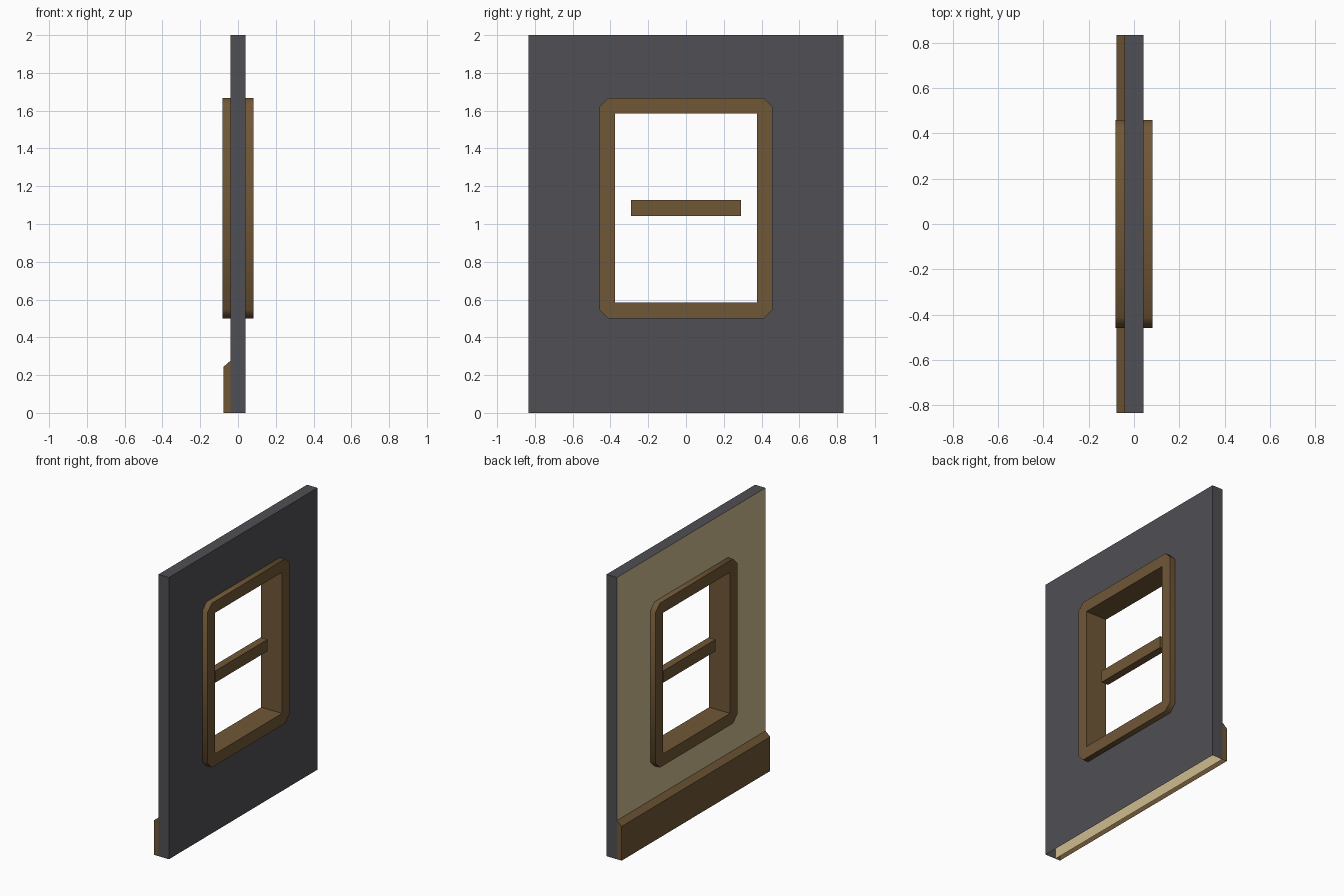
import bpy, bmesh, math

cube = bpy.data.objects.get("Cube")
if cube:
    bpy.data.objects.remove(cube, do_unlink=True)


def material(name, rgb):
    m = bpy.data.materials.new(name)
    m.use_nodes = True
    m.diffuse_color = (*rgb, 1)
    m.node_tree.nodes["Principled BSDF"].inputs["Base Color"].default_value = (*rgb, 1)
    return m


GREY = material("dark_grey", (0.08, 0.08, 0.089))
WOOD = material("brown_wood", (0.162, 0.095, 0.037))
BEIGE = material("beige_plaster", (0.61, 0.51, 0.275))


def finish(bm, name, mats):
    mesh = bpy.data.meshes.new(name)
    bm.to_mesh(mesh)
    bm.free()
    for m in mats:
        mesh.materials.append(m)
    obj = bpy.data.objects.new(name, mesh)
    bpy.context.collection.objects.link(obj)
    return obj


def rect(half, z0, z1):
    """Corners in (y, z), counter-clockwise as seen from +x."""
    return [(-half, z0), (half, z0), (half, z1), (-half, z1)]


def ring(outer, inner, depth):
    """Slab across x from -depth to depth with a hole through it."""
    bm = bmesh.new()
    n = len(outer)
    of, ob, nf, nb = [[bm.verts.new((x, y, z)) for y, z in loop]
                      for loop in (outer, inner) for x in (depth, -depth)]
    for i in range(n):
        j = (i + 1) % n
        bm.faces.new((of[i], of[j], nf[j], nf[i]))
        bm.faces.new((nb[i], nb[j], ob[j], ob[i]))
        bm.faces.new((of[i], ob[i], ob[j], of[j]))
        bm.faces.new((nf[j], nb[j], nb[i], nf[i]))
    bmesh.ops.remove_doubles(bm, verts=bm.verts, dist=1e-4)
    bm.normal_update()
    return bm


def delete_bottom(bm):
    low = [f for f in bm.faces if all(v.co.z < 0.001 for v in f.verts)]
    bmesh.ops.delete(bm, geom=low, context='FACES')


# Wall panel: open underneath, plastered on the -x side
HALF = 0.833
bm = ring(rect(HALF, 0, 2), rect(0.415, 0.54, 1.625), 0.041)
delete_bottom(bm)
for f in bm.faces:
    f.material_index = int(f.normal.x < -0.5)
finish(bm, "wall_panel", [GREY, BEIGE])

# Window frame: outer corners chamfered, mitred to a square opening
c = 0.047
outer, inner = [], []
for (y, z), (iy, iz), first_along_z in zip(rect(0.458, 0.5, 1.667),
                                           rect(0.377, 0.584, 1.585),
                                           (True, False, True, False)):
    sy = -c if y > 0 else c
    sz = -c if z > 1 else c
    cut = [(y, z + sz), (y + sy, z)]
    outer += cut if first_along_z else cut[::-1]
    inner += [(iy, iz)] * 2
frame = finish(ring(outer, inner, 0.082), "window_frame", [WOOD])
bpy.ops.object.select_all(action='DESELECT')
frame.select_set(True)
bpy.context.view_layer.objects.active = frame
bpy.ops.object.shade_smooth_by_angle(angle=math.radians(50))

# Crossbar in the middle of the opening
bm = bmesh.new()
bmesh.ops.create_cube(bm, size=1)
bmesh.ops.scale(bm, vec=(0.054, 0.584, 0.083), verts=bm.verts)
bmesh.ops.translate(bm, vec=(0, 0, 1.085), verts=bm.verts)
finish(bm, "window_crossbar", [WOOD])

# Skirting board: bevelled profile run along the wall, open underneath
bm = bmesh.new()
profile = [(-0.041, 0), (-0.078, 0), (-0.078, 0.243), (-0.041, 0.275)]
face = bm.faces.new([bm.verts.new((x, -HALF, z)) for x, z in profile])
ext = bmesh.ops.extrude_face_region(bm, geom=[face], use_keep_orig=True)
bmesh.ops.translate(bm, vec=(0, 2 * HALF, 0),
                    verts=[g for g in ext["geom"] if isinstance(g, bmesh.types.BMVert)])
bmesh.ops.recalc_face_normals(bm, faces=bm.faces)
bm.normal_update()
delete_bottom(bm)
# the wall itself closes the rear of the board
bmesh.ops.delete(bm, geom=[f for f in bm.faces if f.normal.x > 0.9], context='FACES')
finish(bm, "skirting_board", [WOOD])
